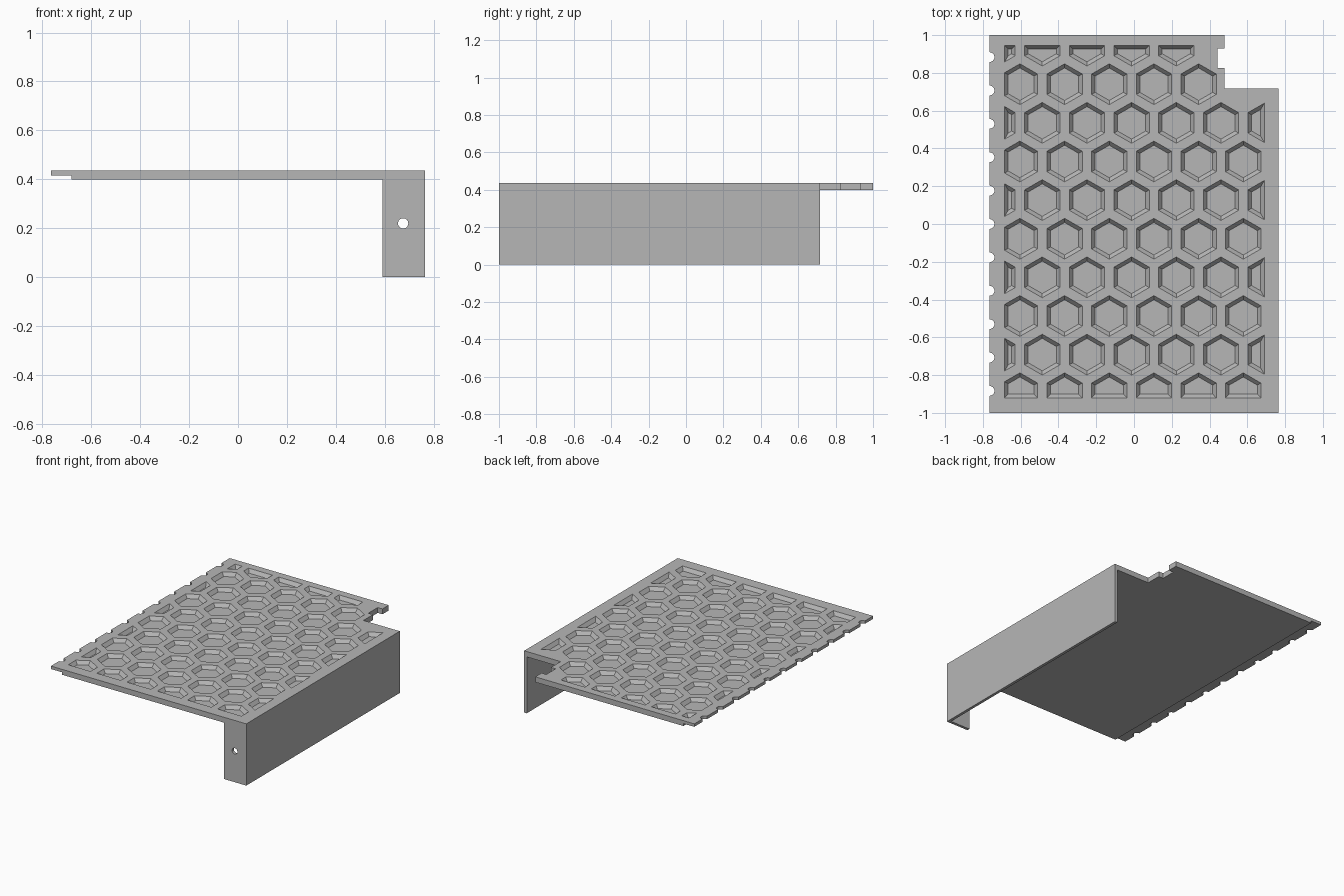
import bpy, bmesh, math
from mathutils import Matrix

old = bpy.data.objects.get("Cube")
if old:
    bpy.data.objects.remove(old, do_unlink=True)

TOP, UNDER, LIP = 0.437, 0.399, 0.416      # plate heights
SIDE, LIP_X, NECK = 0.765, -0.68, 0.48     # plate x positions
WALL_BACK, THICK = 0.717, 0.02

grey = bpy.data.materials.new("plain grey")
grey.use_nodes = True
colour = (0.47, 0.47, 0.47, 1)
grey.diffuse_color = colour
grey.node_tree.nodes["Principled BSDF"].inputs["Base Color"].default_value = colour


def make(name, bm):
    bmesh.ops.recalc_face_normals(bm, faces=bm.faces)
    mesh = bpy.data.meshes.new(name)
    bm.to_mesh(mesh)
    bm.free()
    mesh.materials.append(grey)
    ob = bpy.data.objects.new(name, mesh)
    bpy.context.scene.collection.objects.link(ob)
    return ob


def prism(bm, outline, z0, z1):
    face = bm.faces.new([bm.verts.new((x, y, z0)) for x, y in outline])
    up = bmesh.ops.extrude_face_region(bm, geom=[face])
    verts = [v for v in up["geom"] if isinstance(v, bmesh.types.BMVert)]
    bmesh.ops.translate(bm, verts=verts, vec=(0, 0, z1 - z0))


def rect(x0, x1, y0, y1):
    return [(x0, y0), (x1, y0), (x1, y1), (x0, y1)]


def cut(ob, bm):
    cutter = make("cutter", bm)
    cutter.hide_render = True
    mod = ob.modifiers.new("cut", 'BOOLEAN')
    mod.operation, mod.solver, mod.object = 'DIFFERENCE', 'EXACT', cutter
    graph = bpy.context.evaluated_depsgraph_get()
    mesh = bpy.data.meshes.new_from_object(ob.evaluated_get(graph))
    ob.modifiers.clear()
    ob.data = mesh
    bpy.data.objects.remove(cutter, do_unlink=True)


def clip(points, axis, limit, sign):
    """Keep the part of a convex outline where sign * (p[axis] - limit) <= 0."""
    out = []
    for a, b in zip(points, points[1:] + points[:1]):
        da, db = sign * (a[axis] - limit), sign * (b[axis] - limit)
        if da <= 0:
            out.append(a)
        if da * db < 0:
            t = da / (da - db)
            out.append((a[0] + t * (b[0] - a[0]), a[1] + t * (b[1] - a[1])))
    return out


def hexagon(cx, cy, radius, inset):
    pts = [(cx + radius * math.sin(i * math.pi / 3),
            cy + radius * math.cos(i * math.pi / 3)) for i in range(6)]
    for axis, limit, sign in ((0, -0.685, -1), (0, 0.69, 1), (1, -0.92, -1), (1, 0.945, 1)):
        pts = clip(pts, axis, limit - sign * inset, sign)
    return pts


# Plate outline with the back corner cut away and a small slot in its edge
bm = bmesh.new()
prism(bm, [(-SIDE, -1), (SIDE, -1), (SIDE, WALL_BACK), (NECK, WALL_BACK),
           (NECK, 0.825), (0.443, 0.825), (0.443, 0.93), (NECK, 0.93),
           (NECK, 1), (-SIDE, 1)], UNDER, TOP)
plate = make("honeycomb_plate", bm)

# Thin lip along one side
bm = bmesh.new()
prism(bm, rect(-1, LIP_X, -1.1, 1.1), UNDER - 0.1, LIP)
cut(plate, bm)

# Round notches in the lip
bm = bmesh.new()
for i in range(-5, 6):
    bmesh.ops.create_cone(bm, cap_ends=True, segments=24, radius1=0.026, radius2=0.026,
                          depth=0.2, matrix=Matrix.Translation((-SIDE, i * 0.1767, TOP)))
cut(plate, bm)

# Tapered hexagonal pockets, trimmed at the border
bm = bmesh.new()
PITCH, SLOPE, DEPTH, RISE = 0.2365, 0.022, 0.024, 0.006
for row in range(-1, 9):
    odd = row % 2
    for col in range(-odd, 6):
        x, y = -0.604 + PITCH * (col + odd / 2), 0.74 - 0.2045 * row
        if y > WALL_BACK and x > 0.4:
            continue
        grow = SLOPE * RISE / DEPTH
        pocket = bmesh.new()
        for radius, inset, z in ((0.108 + grow, -grow * 0.87, TOP + RISE),
                                 (0.108 - SLOPE, SLOPE * 0.87, TOP - DEPTH)):
            for px, py in hexagon(x, y, radius, inset):
                pocket.verts.new((px, py, z))
        bmesh.ops.remove_doubles(pocket, verts=pocket.verts, dist=0.0005)
        bmesh.ops.convex_hull(pocket, input=pocket.verts)
        bmesh.ops.dissolve_limit(pocket, angle_limit=0.01, verts=pocket.verts,
                                 edges=pocket.edges)
        bmesh.ops.recalc_face_normals(pocket, faces=pocket.faces)
        temp = bpy.data.meshes.new("pocket")
        pocket.to_mesh(temp)
        pocket.free()
        bm.from_mesh(temp)
        bpy.data.meshes.remove(temp)
cut(plate, bm)

# Side wall with its folded front tab
bm = bmesh.new()
prism(bm, [(0.59, -1), (SIDE, -1), (SIDE, WALL_BACK), (SIDE - THICK, WALL_BACK),
           (SIDE - THICK, THICK - 1), (0.59, THICK - 1)], 0, UNDER)
wall = make("side_wall_with_front_tab", bm)

# Screw hole through the tab
bm = bmesh.new()
bmesh.ops.create_cone(bm, cap_ends=True, segments=24, radius1=0.021, radius2=0.021, depth=0.2,
                      matrix=Matrix.Translation((0.675, -1, 0.22))
                      @ Matrix.Rotation(math.pi / 2, 4, 'X'))
cut(wall, bm)
